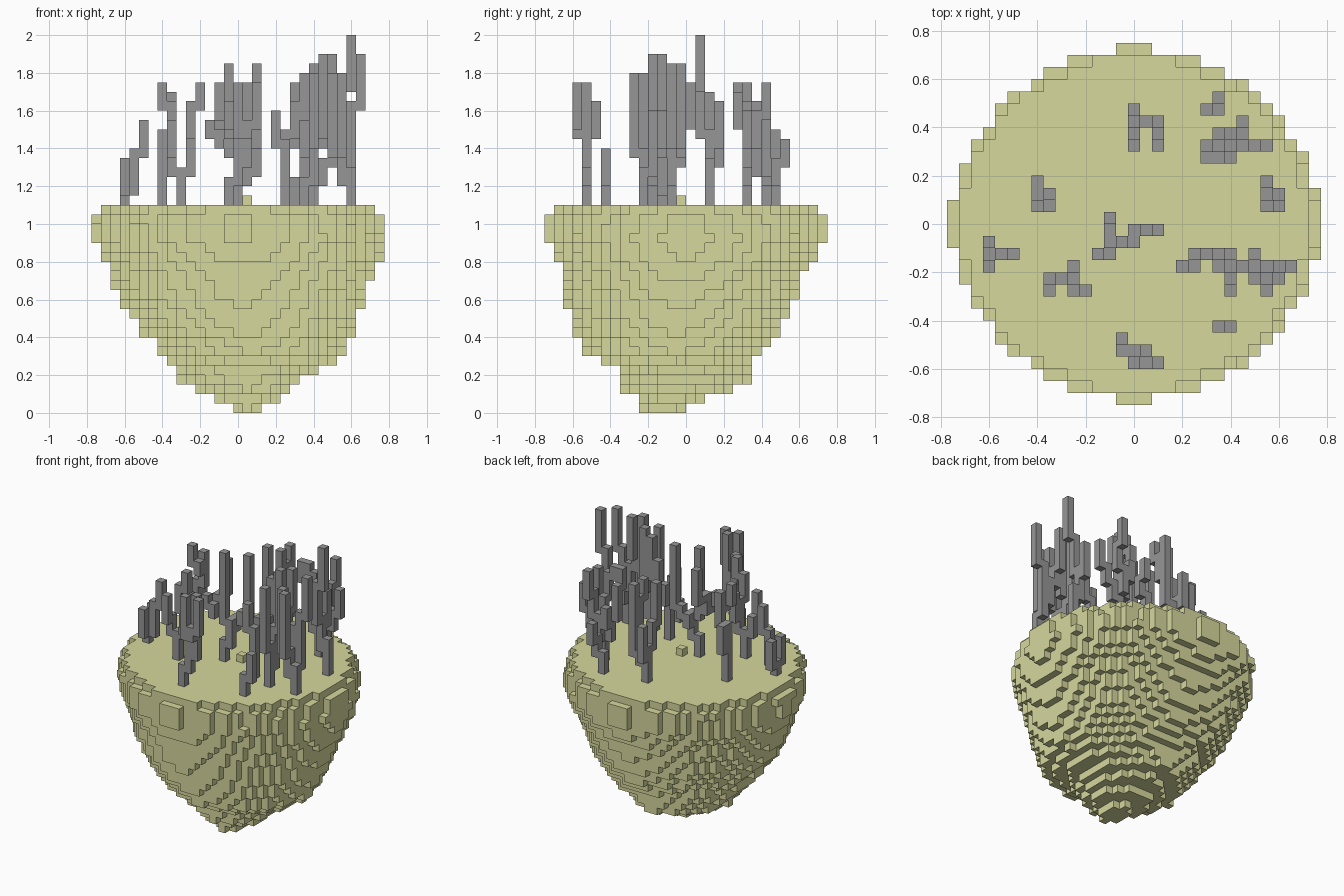
import bpy
import bmesh
from mathutils import Vector

CELL = 0.05

cube = bpy.data.objects.get("Cube")
if cube:
    bpy.data.objects.remove(cube, do_unlink=True)


def make_material(name, colour):
    mat = bpy.data.materials.new(name)
    mat.use_nodes = True
    mat.diffuse_color = colour
    mat.node_tree.nodes["Principled BSDF"].inputs["Base Color"].default_value = colour
    return mat


olive = make_material("olive earth", (0.68, 0.69, 0.34, 1))
grey = make_material("grey stone", (0.305, 0.305, 0.305, 1))

AXES = [Vector(a) for a in ((1, 0, 0), (0, 1, 0), (0, 0, 1))]


def build_blocks(name, cells, mat):
    """Make one mesh from the exposed sides of a set of grid cells."""
    bm = bmesh.new()
    for cell in cells:
        # Columns are centred on x = 0, rows start on y = 0
        centre = Vector(cell) + Vector((0, 0.5, 0.5))
        for n, axis in enumerate(AXES):
            u, v = AXES[(n + 1) % 3] / 2, AXES[(n + 2) % 3] / 2
            for sign in (-1, 1):
                normal = axis * sign
                if tuple(int(c) for c in Vector(cell) + normal) in cells:
                    continue
                mid = centre + normal / 2
                corners = [mid - u - v, mid + u - v, mid + u + v, mid - u + v]
                bm.faces.new([bm.verts.new(p * CELL) for p in corners[::sign]])
    bmesh.ops.remove_doubles(bm, verts=bm.verts, dist=CELL / 100)
    mesh = bpy.data.meshes.new(name)
    bm.to_mesh(mesh)
    bm.free()
    mesh.materials.append(mat)
    obj = bpy.data.objects.new(name, mesh)
    bpy.context.collection.objects.link(obj)


# Floating island: one stepped oval per layer, given by its four outer cells
west = [0, -2, -4, -6, -6, -7, -8, -8, -10, -10, -11,
        -12, -12, -13, -13, -13, -14, -14, -15, -15, -15, -14]
east = [2, 4, 5, 6, 8, 10, 11, 11, 12, 12, 12,
        13, 13, 13, 14, 14, 15, 15, 15, 15, 15, 14]
south = [-5, -5, -7, -7, -7, -9, -11, -11, -12, -12, -12,
         -13, -13, -13, -13, -13, -14, -14, -15, -15, -15, -14]
north = [-1, 1, 4, 6, 6, 6, 7, 8, 9, 9, 10,
         10, 11, 11, 11, 12, 13, 13, 14, 14, 14, 13]
GROUND = len(west)
ROUNDNESS = 1.87


def soften(outline):
    """Blend neighbouring layers, keeping each one's outer cell."""
    result = []
    for k, raw in enumerate(outline):
        reach = min(2, k, GROUND - 1 - k)
        near = outline[k - reach:k + reach + 1]
        result.append(max(raw - 0.45, min(raw + 0.45, sum(near) / len(near))))
    return result


island = {(1, -1, GROUND)}  # small lump on the plateau
for k, (w, e, s, n) in enumerate(zip(*map(soften, (west, east, south, north)))):
    cx, cy = (w + e) / 2, (s + n) / 2
    rx, ry = (e - w + 1) / 2, (n - s + 1) / 2
    for i in range(west[k], east[k] + 1):
        for j in range(south[k], north[k] + 1):
            if abs((i - cx) / rx) ** ROUNDNESS + abs((j - cy) / ry) ** ROUNDNESS <= 1:
                island.add((i, j, k))
build_blocks("island", island, olive)

# Spires: a number climbs that many cells, a letter sidesteps one cell
STEP = {"e": (1, 0), "w": (-1, 0), "n": (0, 1), "s": (0, -1)}


def spire(name, i, j, *branches):
    cells = set()
    for path in branches:
        x, y, z = i, j, GROUND
        for move in path.split():
            if move in STEP:
                x, y = x + STEP[move][0], y + STEP[move][1]
                cells.add((x, y, z - 1))
            else:
                cells.update((x, y, z + h) for h in range(int(move)))
                z += int(move)
    build_blocks(name, cells, grey)


spire("west_spire", -12, -3, "2 e 4 e 3", "2 s 3", "2 n 3")
spire("north_west_spire", -8, 2, "8 e 2 s 1 w 2", "8 e 4", "5 n 3")
spire("south_west_spire", -6, -5, "4 w 2 s 3", "4 e 4 s 3 e 2", "4 e 2 n 3")
spire("middle_spire", -1, -2, "3 e 3 w 1 w s 1 w 1", "3 e 3 w 1 w 2 n n 4",
      "3 e 3 w 9", "3 e 2 n 1 e 1 e 8")
spire("north_spire", 0, 8, "5 s 3 s 5", "3 e 1 e 9", "3 e 1 e 4 s 3 s 2", "4 n 4")
spire("far_north_spire", 6, 9, "3 e 2 n 2")
spire("north_east_spire", 8, 6, "4 w 3 w 4 s 2", "4 n 3 e 3 n 3",
      "3 e 2 e 2 e 3", "9 s 3 w 1", "6 n w 2")
spire("east_spire", 12, 2, "4 w 4 s 5 e 5", "5 w 2 n 4")
spire("inner_south_east_spire", 5, -4, "7 w 3", "6 n 2 e 3 e 3")
spire("middle_south_east_spire", 8, -5, "6 s 8", "3 n 5 e 8", "3 n 4 n 8",
      "3 n 3 w 3 n 3")
spire("outer_south_east_spire", 12, -5, "4 n 7 e 5", "3 w 3 s 8",
      "4 w 2 w 8", "3 w 3 n 3 w 2 n 5")
spire("south_east_spire", 7, -9, "3 e 3")
spire("south_spire", -1, -11, "3 e 2 e 3 s 1 e 4", "3 e 5 w n 3", "3 e 5 s 5",
      "3 e 2 e 8")
